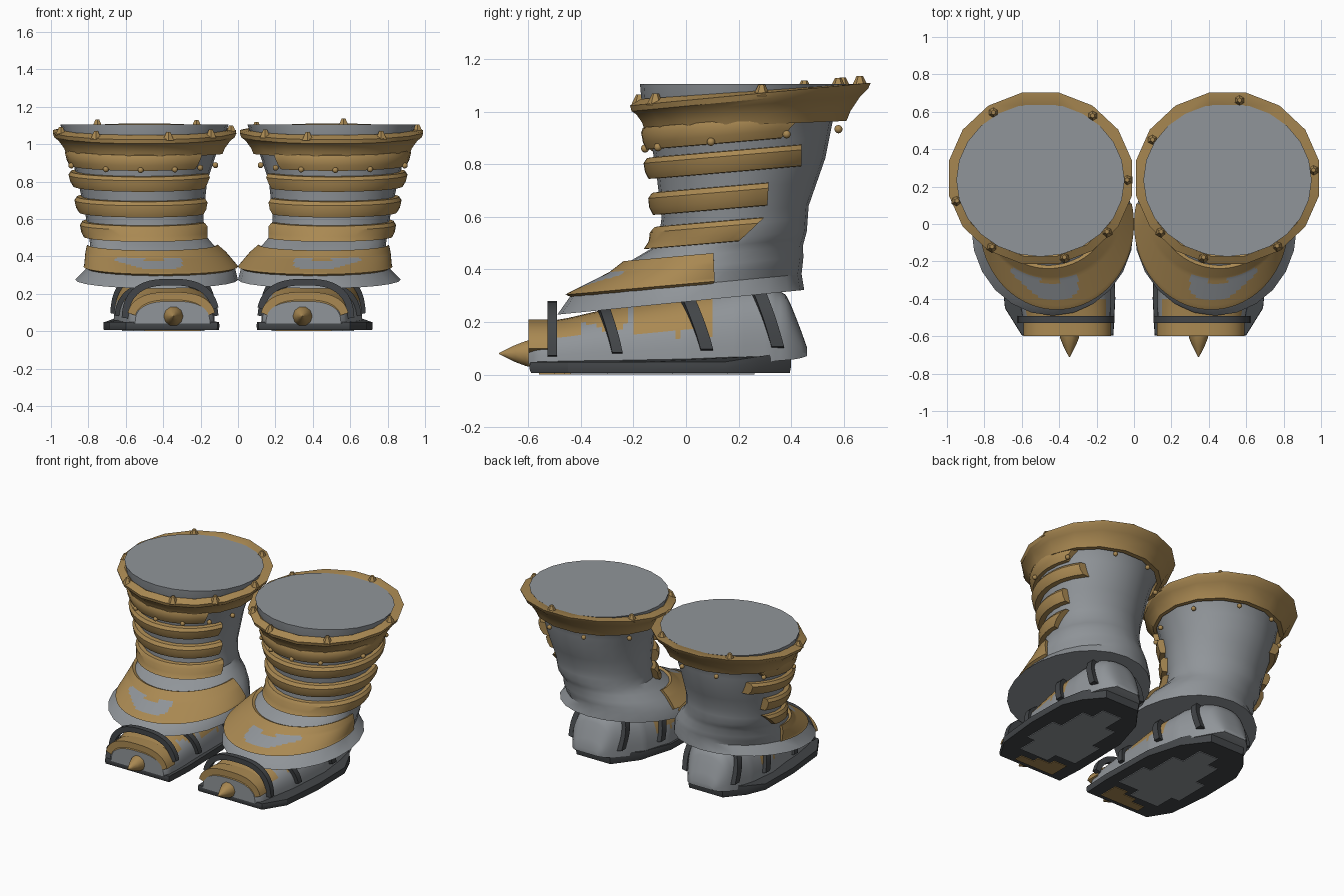
import bpy, bmesh, math
from mathutils import Vector

if "Cube" in bpy.data.objects:
    bpy.data.objects.remove(bpy.data.objects["Cube"])


def material(name, col):
    m = bpy.data.materials.new(name)
    m.diffuse_color = (*col, 1)
    m.use_nodes = True
    m.node_tree.nodes["Principled BSDF"].inputs["Base Color"].default_value = m.diffuse_color
    return m


GREY = material("steel_grey", (0.28, 0.30, 0.32))
GOLD = material("old_gold", (0.40, 0.25, 0.085))
DARK = material("charcoal", (0.055, 0.06, 0.065))


def finish(name, bm, mats, rule=None, angle=35, mirror=True):
    """Turn a bmesh into a mirrored object, coloured by an optional rule."""
    bmesh.ops.recalc_face_normals(bm, faces=bm.faces)
    if rule:
        for f in bm.faces:
            f.material_index = rule(f.calc_center_median())
    me = bpy.data.meshes.new(name)
    bm.to_mesh(me)
    bm.free()
    for m in mats:
        me.materials.append(m)
    ob = bpy.data.objects.new(name, me)
    bpy.context.collection.objects.link(ob)
    bpy.ops.object.select_all(action='DESELECT')
    ob.select_set(True)
    bpy.context.view_layer.objects.active = ob
    bpy.ops.object.shade_smooth_by_angle(angle=math.radians(angle))
    if mirror:
        mod = ob.modifiers.new("pair", 'MIRROR')
        mod.use_mirror_merge = False


def skin(name, rows, mats, rule=None, loop=False, angle=35):
    """Join rows of points; each row is a closed outline."""
    bm = bmesh.new()
    vs = [[bm.verts.new(p) for p in r] for r in rows]
    n = len(vs[0])
    for i in range(len(vs) if loop else len(vs) - 1):
        a, b = vs[i], vs[(i + 1) % len(vs)]
        for j in range(n):
            k = (j + 1) % n
            bm.faces.new((a[j], a[k], b[k], b[j]))
    if not loop:
        bm.faces.new(vs[0])
        bm.faces.new(vs[-1])
    finish(name, bm, mats, rule, angle)


def lerp_table(table, t):
    """Interpolate table rows keyed by their first column."""
    if t <= table[0][0]:
        return table[0][1:]
    for a, b in zip(table, table[1:]):
        if t <= b[0]:
            f = (t - a[0]) / (b[0] - a[0])
            return [p + (q - p) * f for p, q in zip(a[1:], b[1:])]
    return table[-1][1:]


# Leg sections: height, centre x, centre y, radius x, radius y, slope
LEG = [(.275, .435, -.02, .435, .47, .10), (.34, .412, 0, .395, .44, .095),
       (.415, .44, .085, .36, .362, .09), (.46, .46, .115, .33, .33, .09),
       (.52, .49, .177, .31, .283, .09), (.62, .50, .187, .315, .28, .08),
       (.80, .51, .208, .345, .322, .07), (.95, .505, .21, .39, .35, .06),
       (1.06, .5, .225, .435, .395, .03), (1.105, .5, .235, .45, .41, 0)]


def leg_point(z, deg, off=0, slope=None, lift=0):
    cx, cy, rx, ry, s = lerp_table(LEG, z)
    s = s if slope is None else slope
    a = math.radians(deg)
    y = (ry + off) * math.sin(a)
    return Vector((cx + (rx + off) * math.cos(a), cy + y, z + s * y + lift))


def angle_at(z, y, off=0):
    """Angle on the outer side where the leg surface passes y."""
    _, cy, _, ry, _ = lerp_table(LEG, z)
    return math.degrees(math.asin(max(-1, min(1, (y - cy) / (ry + off)))))


# Leg with flared ankle skirt
levels = [.275, .34, .38, .415, .46, .49, .52, .57, .62, .71, .80, .88, .95, 1.06, 1.105]
skin("boot_leg", [[leg_point(z, i * 15) for i in range(24)] for z in levels], [GREY])


def band(name, z0, z1, a0, y_low, y_high, thick, n=22):
    """Bulging strip round the leg, ending at the given y on the outer side."""
    rows = []
    for i in range(n + 1):
        f = i / n
        row = []
        for t, off in ((0, -.02), (.03, thick * .75), (.35, thick), (.75, thick),
                       (.97, thick * .6), (1, -.02)):
            z = z0 + (z1 - z0) * t
            end = angle_at(z, y_low + (y_high - y_low) * t, off)
            row.append(leg_point(z, (a0 + 3 * (1 - t)) * (1 - f) + end * f, off, .085))
        rows.append(row)
    skin(name, rows, [GOLD])


band("upper_band", .772, .857, -155, .44, .44, .042)
band("middle_band", .632, .722, -158, .31, .315, .042)
band("lower_band", .503, .590, -162, .20, .30, .038)
band("collar_band", .885, .975, -138, .36, .45, .03)


# Gold skirt plate with a worn grey patch
def worn(c):
    top = .374 if .40 < c.x < .50 else .392
    low = .335 + .25 * max(0, abs(c.x - .42) - .08)
    return int(.30 < c.x < .66 and c.y < -.2 and low < c.z < top)


rows = []
PLATE = [.337 + .118 * k / 18 for k in range(19)]
for i in range(91):
    row = []
    for z, off, lift in [(z, .016, .008) for z in PLATE] + [(z, -.02, -.01) for z in (.455, .40, .337)]:
        end = angle_at(z, .105)
        row.append(leg_point(z, (-180 - end) + (180 + 2 * end) * i / 90, off, .09, lift))
    rows.append(row)
skin("skirt_plate", rows, [GOLD, GREY], worn)


# Flared top rim
def rim_point(deg, r, z, slope):
    a = math.radians(deg)
    y = (r - .033) * math.sin(a)
    return Vector((.5 + r * math.cos(a), .225 + .02 * (r - .42) / .08 + y, z + slope * y))


RIM = [(.40, .95, .04), (.425, .95, .04), (.438, .982, .055), (.468, 1.025, .08),
       (.492, 1.045, .095), (.5, 1.067, .095), (.445, 1.077, .07), (.40, 1.05, .05)]
skin("top_rim", [[rim_point(i * 22.5 + 11.25, *p) for p in RIM] for i in range(16)],
     [GOLD], loop=True, angle=30)

# Rim studs, placed differently on each boot
for side, sign, angles in (("right", 1, (82, 7, -55, -106, -140, 150)),
                           ("left", -1, (57, 127, -15, -56, -106, -140, 180))):
    bm = bmesh.new()
    for d in angles:
        p = rim_point(d, .463, 1.078, .085)
        new = bmesh.ops.create_cone(bm, cap_ends=True, segments=6, radius1=.034,
                                    radius2=.012, depth=.045)['verts']
        bmesh.ops.translate(bm, verts=new, vec=(p.x * sign, p.y, p.z))
    finish(side + "_rim_studs", bm, [GOLD], angle=50, mirror=False)

# Small rivets below the rim
bm = bmesh.new()
for d, off in ((-60, .025), (-88, .025), (-115, .025), (-140, .025), (-165, .025),
               (-18, .03), (28, .03), (72, .05), (108, .05), (150, .03)):
    p = leg_point(.897, d, off, .1)
    new = bmesh.ops.create_icosphere(bm, subdivisions=2, radius=.016)['verts']
    bmesh.ops.translate(bm, verts=new, vec=p)
finish("rivets", bm, [GOLD])

# Foot sections: y, centre x, half width, bottom, top
FOOT = [(-.60, .35, .20, .04, .16), (-.57, .355, .225, .04, .195), (-.45, .365, .24, .04, .215),
        (-.30, .38, .255, .04, .25), (0, .395, .27, .04, .31), (.20, .41, .24, .04, .34),
        (.32, .43, .195, .05, .34), (.385, .44, .16, .055, .30), (.43, .44, .125, .06, .19),
        (.46, .44, .085, .07, .105)]


def foot_point(y, deg, off=0, off_z=None):
    cx, hw, bot, top = lerp_table(FOOT, y)
    a = math.radians(deg)
    c, s = math.cos(a), max(math.sin(a), 0)
    x = math.copysign(abs(c) ** .75, c)
    rise = off if off_z is None else off_z
    return Vector((cx + (hw + off) * x, y, bot + (top - bot + rise) * s ** .75))


# Foot, with gold plates on the toe and instep
def foot_paint(c):
    wave = .012 * math.sin(c.y * 50)
    if c.y < -.595:
        return 0
    if c.y < -.39:
        return int(c.z > .10 + .28 * (c.y + .6) + wave)
    if c.y < -.34:
        return int(c.z > .195)
    if c.y < -.225:
        return int(c.z > .175 + wave)
    return int(-.20 < c.y < .10 and c.z > .16 + .1 * max(0, c.y) + wave)


ys = [-.60 + 1.06 * i / 53 for i in range(54)]
skin("foot", [[foot_point(y, d * 7.5) for d in range(25)] for y in ys],
     [GREY, GOLD], foot_paint)


# Raised gold arch round the toe and dark straps over the foot
def strap(name, y0, lean, width, lo, hi, mat, a0=6, a1=174, rise=0):
    rows = []
    for i in range(25):
        d = a0 + (a1 - a0) * i / 24
        y = y0 + lean * (1 - math.sin(math.radians(d)))
        row = []
        for dy, off in ((-width, lo), (-width, hi), (width, hi), (width, lo)):
            p = foot_point(y, d, off, off + rise)
            row.append(Vector((p.x, y + dy, p.z)))
        rows.append(row)
    skin(name, rows, [mat])


strap("toe_arch", -.555, 0, .045, -.03, .012, GOLD, 14, 166)
strap("toe_hoop", -.51, 0, .018, -.005, .03, DARK, 4, 165, rise=.045)
strap("front_strap", -.315, .06, .02, -.01, .022, DARK)
strap("middle_strap", -.01, .10, .024, -.01, .025, DARK)
strap("heel_strap", .26, .10, .024, -.01, .025, DARK)

# Toe spike
spike = [(-.58, .056), (-.61, .05), (-.65, .034), (-.69, .014), (-.712, .002)]
skin("toe_spike", [[(.345 + r * math.cos(i * math.pi / 5), y, .08 + r * math.sin(i * math.pi / 5))
                    for i in range(10)] for y, r in spike], [GOLD])

# Sole, turned up slightly at the heel
OUT = [(.11, -.595), (.60, -.595), (.69, -.45), (.72, -.15), (.715, .15), (.66, .28),
       (.56, .40), (.30, .40), (.18, .24), (.11, 0), (.10, -.40)]


def sole_row(z, scale, lift):
    return [(.41 + (x - .41) * scale, -.1 + (y + .1) * scale,
             z + lift * max(0, y - .15)) for x, y in OUT]


skin("sole", [sole_row(.006, .99, 0), sole_row(.02, 1, .04), sole_row(.035, 1, .15),
              sole_row(.048, .995, .16)], [DARK], angle=25)


# Worn patches under the sole
def patch(name, pts, mat):
    skin(name, [[(x, y, z) for x, y in pts] for z in (.001, .007)], [mat])


patch("sole_wear", [(.18, -.36), (.34, -.36), (.34, -.44), (.56, -.44), (.56, -.3), (.62, -.3),
                    (.62, -.05), (.55, -.05), (.55, .16), (.47, .16), (.47, .26), (.32, .26),
                    (.32, .1), (.24, .1), (.24, -.12), (.18, -.12)], GREY)
patch("sole_toe_plate", [(.2, -.56), (.5, -.56), (.5, -.5), (.4, -.5), (.4, -.46), (.3, -.46),
                         (.3, -.42), (.2, -.42)], GOLD)
